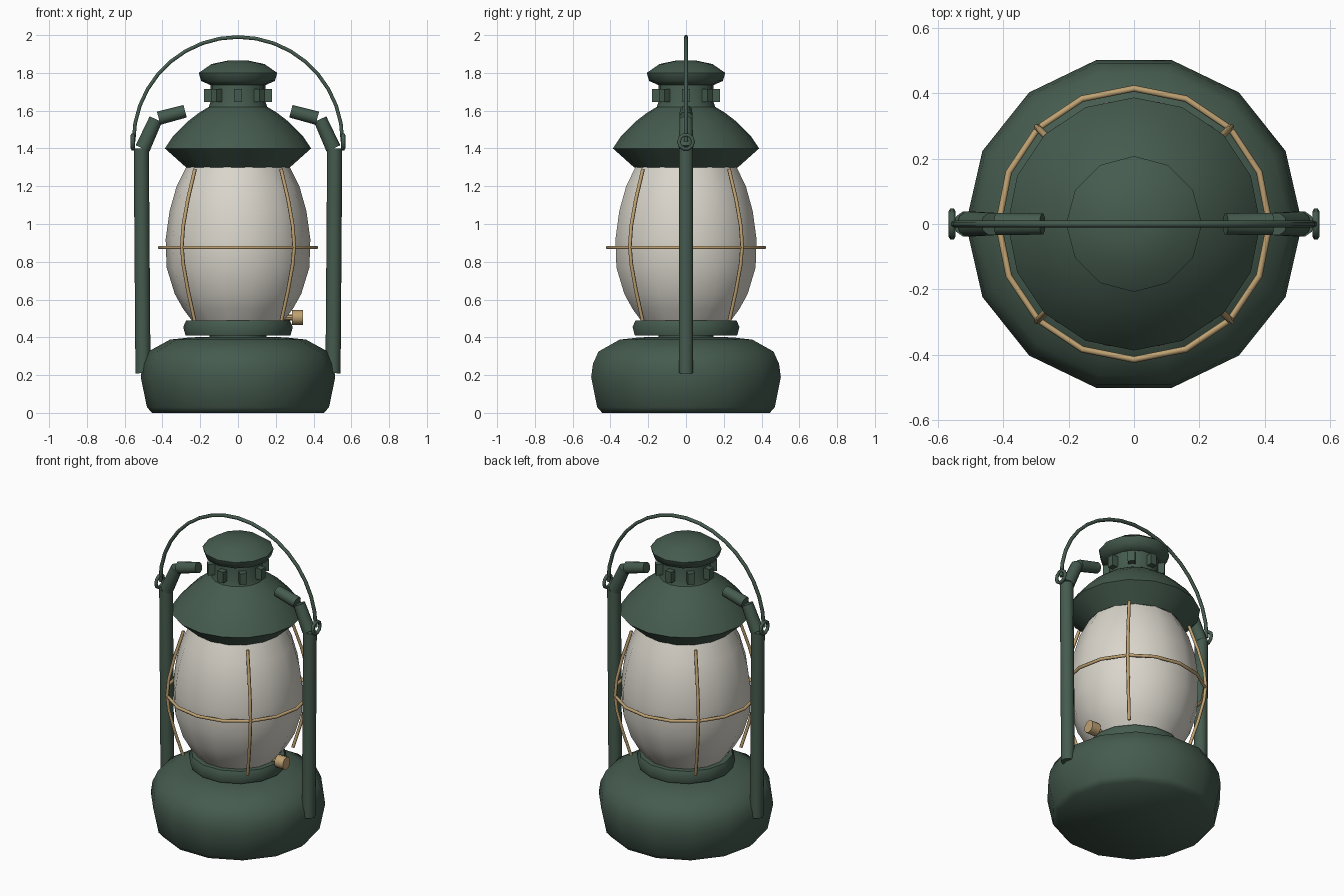
import bpy, bmesh, math
from mathutils import Vector, Matrix

cube = bpy.data.objects.get("Cube")
if cube:
    bpy.data.objects.remove(cube, do_unlink=True)


def material(name, color):
    m = bpy.data.materials.new(name)
    m.use_nodes = True
    m.diffuse_color = (*color, 1)
    bsdf = next(n for n in m.node_tree.nodes if n.type == 'BSDF_PRINCIPLED')
    bsdf.inputs["Base Color"].default_value = (*color, 1)
    return m


GREEN = material("dark green enamel", (0.06, 0.105, 0.077))
BRASS = material("brass", (0.52, 0.36, 0.17))
GLASS = material("frosted glass", (0.70, 0.67, 0.60))


def smooth(obj, angle):
    bpy.ops.object.select_all(action='DESELECT')
    obj.select_set(True)
    bpy.context.view_layer.objects.active = obj
    bpy.ops.object.shade_smooth_by_angle(angle=math.radians(angle))


def finish(name, bm, mat, angle=40):
    bmesh.ops.recalc_face_normals(bm, faces=bm.faces[:])
    mesh = bpy.data.meshes.new(name)
    bm.to_mesh(mesh)
    bm.free()
    mesh.materials.append(mat)
    obj = bpy.data.objects.new(name, mesh)
    bpy.context.collection.objects.link(obj)
    smooth(obj, angle)
    return obj


def lathe(name, profile, sides, mat, angle=40):
    """Revolve (radius, height) points about z and cap both ends."""
    bm = bmesh.new()
    rings = []
    for r, z in profile:
        turn = [math.tau * i / sides for i in range(sides)]
        rings.append([bm.verts.new((r * math.cos(a), r * math.sin(a), z)) for a in turn])
    for low, high in zip(rings, rings[1:]):
        for i in range(sides):
            j = (i + 1) % sides
            bm.faces.new((low[i], low[j], high[j], high[i]))
    bm.faces.new(rings[0][::-1])
    bm.faces.new(rings[-1])
    return finish(name, bm, mat, angle)


def rod(name, start, end, r1, r2, mat, sides=10):
    """Straight round bar between two points."""
    start, end = Vector(start), Vector(end)
    axis = end - start
    place = Matrix.Translation((start + end) / 2) @ axis.to_track_quat('Z', 'Y').to_matrix().to_4x4()
    bm = bmesh.new()
    bmesh.ops.create_cone(bm, cap_ends=True, segments=sides, radius1=r1, radius2=r2,
                          depth=axis.length, matrix=place)
    return finish(name, bm, mat)


def wire(name, points, radius, mat, closed=False):
    """Round wire along a path, turned into a mesh."""
    curve = bpy.data.curves.new(name, 'CURVE')
    curve.dimensions = '3D'
    curve.bevel_depth = radius
    curve.bevel_resolution = 1
    curve.use_fill_caps = True
    spline = curve.splines.new('POLY')
    spline.points.add(len(points) - 1)
    for p, co in zip(spline.points, points):
        p.co = (*co, 1)
    spline.use_cyclic_u = closed
    curve.materials.append(mat)
    obj = bpy.data.objects.new(name, curve)
    bpy.context.collection.objects.link(obj)
    bpy.ops.object.select_all(action='DESELECT')
    obj.select_set(True)
    bpy.context.view_layer.objects.active = obj
    bpy.ops.object.convert(target='MESH')
    smooth(bpy.context.object, 65)


# Fuel tank, burner collar and glass globe
lathe("fuel_tank", [(0.455, 0), (0.482, 0.03), (0.515, 0.19), (0.505, 0.26), (0.475, 0.325),
                    (0.36, 0.388), (0.25, 0.4), (0.15, 0.402), (0.15, 0.42)], 14, GREEN, 50)
lathe("burner_collar", [(0.278, 0.41), (0.29, 0.455), (0.275, 0.488), (0.2, 0.49)], 14, GREEN)
lathe("glass_globe", [(0.23, 0.47), (0.29, 0.55), (0.335, 0.63), (0.378, 0.77), (0.383, 0.92),
                      (0.362, 1.07), (0.325, 1.2), (0.265, 1.32)], 14, GLASS, 50)

# Hood, chimney and cap
lathe("hood", [(0.275, 1.3), (0.387, 1.4), (0.345, 1.463), (0.27, 1.54), (0.205, 1.59),
               (0.155, 1.62), (0.145, 1.65), (0.145, 1.76)], 16, GREEN)
lathe("chimney_cap", [(0.145, 1.735), (0.195, 1.757), (0.208, 1.8), (0.14, 1.847),
                      (0.05, 1.866)], 12, GREEN, 50)

# Vent tabs round the chimney
for i in range(8):
    bm = bmesh.new()
    spot = Matrix.Rotation(math.tau * i / 8, 4, 'Z') @ Matrix.Translation((0.16, 0, 1.68))
    bmesh.ops.create_cube(bm, size=1, matrix=spot @ Matrix.Diagonal((0.042, 0.042, 0.07, 1)))
    finish(f"vent_tab_{i + 1}", bm, GREEN)

# Brass guard: ring and four bowed uprights
ring = [math.tau * i / 16 for i in range(16)]
wire("guard_ring", [(0.415 * math.cos(a), 0.415 * math.sin(a), 0.875) for a in ring],
     0.01, BRASS, True)
bow = [(0.325, 0.49), (0.375, 0.65), (0.41, 0.79), (0.42, 0.885), (0.41, 0.99),
       (0.375, 1.13), (0.322, 1.29)]
for i in range(4):
    a = math.pi / 4 + i * math.pi / 2
    wire(f"guard_upright_{i + 1}", [(r * math.cos(a), r * math.sin(a), z) for r, z in bow],
         0.01, BRASS)

# Wick knob on its stem
rod("wick_stem", (0.23, 0, 0.505), (0.29, 0, 0.505), 0.015, 0.015, BRASS, 8)
rod("wick_knob", (0.285, 0, 0.505), (0.345, 0, 0.505), 0.039, 0.039, BRASS)

# Side tubes with bent tops, and handle eyelets
for side, s in (("left", 1), ("right", -1)):
    rod(f"{side}_side_tube", (s * 0.503, 0, 0.21), (s * 0.512, 0, 1.4), 0.04, 0.04, GREEN)
    rod(f"{side}_tube_elbow", (s * 0.505, 0, 1.4), (s * 0.435, 0, 1.555), 0.04, 0.036, GREEN)
    rod(f"{side}_tube_end", (s * 0.42, 0, 1.56), (s * 0.28, 0, 1.597), 0.036, 0.034, GREEN)
    turn = [math.tau * i / 10 for i in range(10)]
    wire(f"{side}_handle_eyelet",
         [(s * 0.557, 0.038 * math.cos(a), 1.435 + 0.038 * math.sin(a)) for a in turn],
         0.011, GREEN, True)

# Carrying handle
arc = [math.pi * i / 18 for i in range(19)]
wire("carrying_handle", [(0.553 * math.cos(a), 0, 1.437 + 0.553 * math.sin(a)) for a in arc],
     0.011, GREEN)
